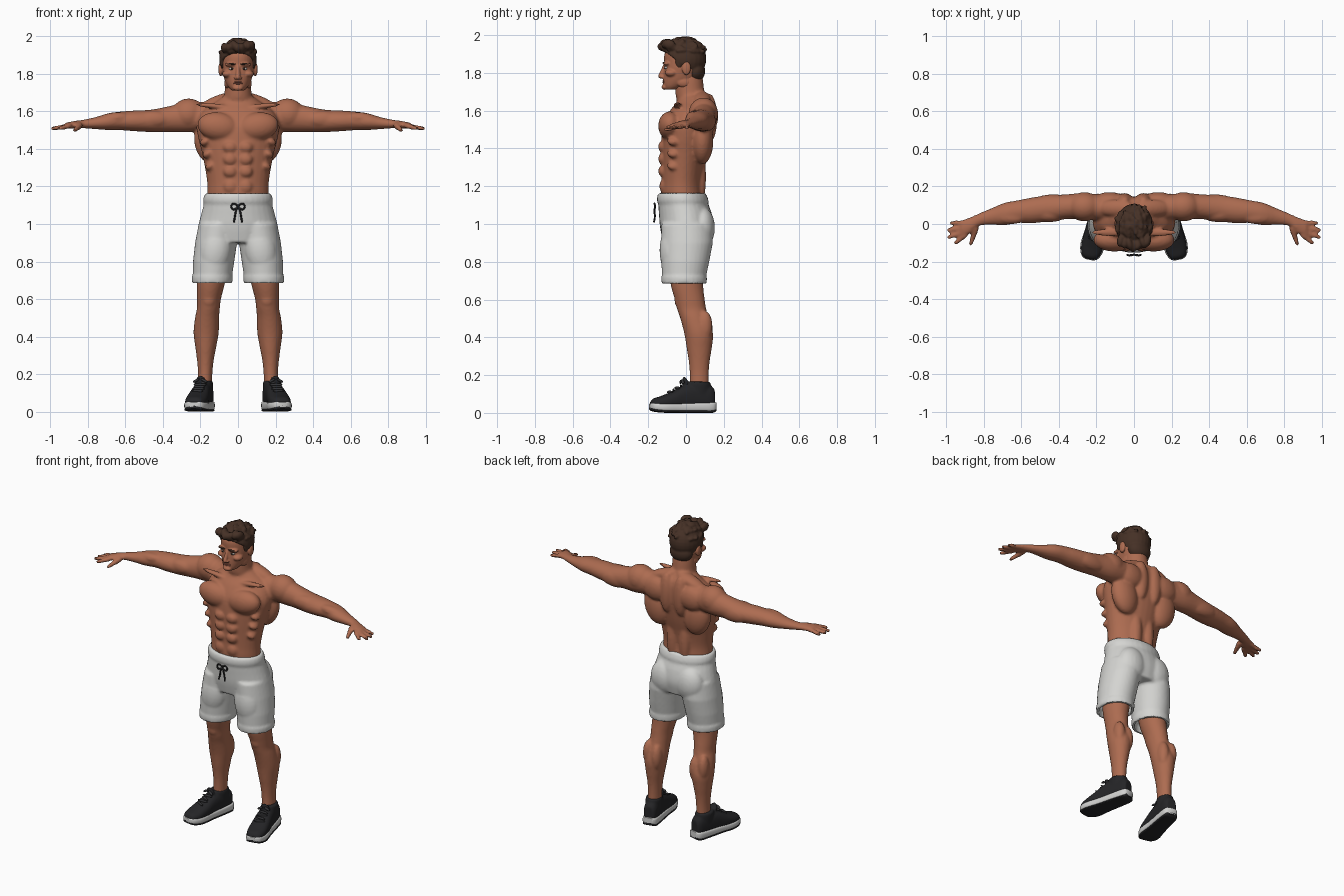
import bpy
import bmesh
import math
import random
from mathutils import Euler, Matrix, Vector

cube = bpy.data.objects.get("Cube")
if cube:
    bpy.data.objects.remove(cube, do_unlink=True)


def material(name, r, g, b):
    mat = bpy.data.materials.new(name)
    mat.use_nodes = True
    mat.diffuse_color = (r, g, b, 1)
    shader = mat.node_tree.nodes["Principled BSDF"]
    shader.inputs["Base Color"].default_value = (r, g, b, 1)
    shader.inputs["Roughness"].default_value = .8
    return mat


skin = material("skin", .42, .15, .082)
lip_colour = material("lip", .3, .1, .065)
hair_colour = material("dark brown hair", .06, .03, .019)
cloth = material("white cloth", .66, .66, .64)
black = material("black fabric", .018, .018, .02)
lace_colour = material("lace grey", .035, .035, .038)
sole_colour = material("white rubber", .64, .64, .63)
eye_colour = material("eye white", .55, .5, .46)
iris_colour = material("dark iris", .03, .018, .012)


def ball(bm, loc, radii, rot=(0, 0, 0)):
    """Ellipsoid, optionally turned."""
    matrix = Matrix.LocRotScale(Vector(loc), Euler(rot), Vector(radii))
    bmesh.ops.create_uvsphere(bm, u_segments=24, v_segments=16, radius=1, matrix=matrix)


def finger(bm, a, b, ra, rb):
    """Tapered bar with round ends."""
    a, b = Vector(a), Vector(b)
    turn = (b - a).to_track_quat("Z", "Y").to_matrix().to_4x4()
    bmesh.ops.create_cone(bm, cap_ends=True, segments=16, radius1=ra, radius2=rb,
                          depth=(b - a).length,
                          matrix=Matrix.Translation((a + b) / 2) @ turn)
    ball(bm, a, (ra, ra, ra))
    ball(bm, b, (rb, rb, rb))


def spline(a, b, c, d, t):
    return .5 * (2 * b + (c - a) * t + (2 * a - 5 * b + 4 * c - d) * t ** 2
                 + (3 * b - a - 3 * c + d) * t ** 3)


def loft(bm, axis, rows, steps=4, power=1, n=32):
    """Closed skin through oval rings; a row is position, two centres, two radii."""
    i, j = [k for k in range(3) if k != axis]
    last = len(rows) - 1
    fine = []
    for k in range(last):
        four = [rows[max(0, min(last, k + o))] for o in (-1, 0, 1, 2)]
        for s in range(steps):
            fine.append([spline(*vals, s / steps) for vals in zip(*four)])
    fine.append(rows[-1])
    rings = []
    for pos, ci, cj, ri, rj in fine:
        ring = []
        for k in range(n):
            co = [pos, pos, pos]
            for idx, mid, rad, v in ((i, ci, ri, math.cos(math.tau * k / n)),
                                     (j, cj, rj, math.sin(math.tau * k / n))):
                co[idx] = mid + rad * math.copysign(abs(v) ** power, v)
            ring.append(bm.verts.new(co))
        rings.append(ring)
    for low, high in zip(rings, rings[1:]):
        for k in range(n):
            m = (k + 1) % n
            bm.faces.new((low[k], low[m], high[m], high[k]))
    bm.faces.new(rings[0])
    bm.faces.new(rings[-1])


def front_back(rows):
    """Rows of height, half width, front and back become centred loft rows."""
    return [(z, 0, (f + b) / 2, w, (b - f) / 2) for z, w, f, b in rows]


def mirror(bm):
    copy = bmesh.ops.duplicate(bm, geom=bm.verts[:] + bm.edges[:] + bm.faces[:])["geom"]
    for item in copy:
        if isinstance(item, bmesh.types.BMVert):
            item.co.x *= -1


def bake(obj, mat):
    """Turn modifiers or curve bevels into a plain smooth mesh."""
    deps = bpy.context.evaluated_depsgraph_get()
    mesh = bpy.data.meshes.new_from_object(obj.evaluated_get(deps))
    name = obj.name
    bpy.data.objects.remove(obj, do_unlink=True)
    mesh.materials.clear()
    mesh.materials.append(mat)
    mesh.shade_smooth()
    mesh.set_sharp_from_angle(angle=math.radians(50))
    bpy.context.collection.objects.link(bpy.data.objects.new(name, mesh))


def finish(name, bm, mat, voxel=0, rounds=2):
    bmesh.ops.recalc_face_normals(bm, faces=bm.faces[:])
    mesh = bpy.data.meshes.new(name)
    bm.to_mesh(mesh)
    bm.free()
    obj = bpy.data.objects.new(name, mesh)
    bpy.context.collection.objects.link(obj)
    if voxel:
        fuse = obj.modifiers.new("fuse", "REMESH")
        fuse.mode = "VOXEL"
        fuse.voxel_size = voxel
        soften = obj.modifiers.new("soften", "SMOOTH")
        soften.factor = .5
        soften.iterations = rounds
    bake(obj, mat)


# Body: arms, legs and muscles of one side, mirrored, then the trunk
body = bmesh.new()
loft(body, 0, [(.16, .085, 1.575, .07, .075), (.27, .095, 1.57, .07, .08),
               (.36, .092, 1.56, .066, .07), (.46, .083, 1.55, .07, .06),
               (.55, .072, 1.55, .068, .055), (.62, .066, 1.55, .06, .05),
               (.69, .053, 1.546, .06, .045), (.76, .04, 1.538, .044, .032),
               (.83, .022, 1.533, .033, .022), (.87, -.005, 1.53, .042, .02),
               (.92, -.025, 1.524, .045, .015)])
for base, tip, reach in ((-.06, -.1, .95), (-.04, -.07, .987), (-.018, -.033, .988), (.006, .006, .975)):
    finger(body, (.9, base, 1.523), (reach, tip, 1.51), .014, .011)
finger(body, (.845, -.025, 1.525), (.87, -.105, 1.5), .018, .011)
loft(body, 2, [(.95, .11, 0, .09, .11), (.8, .13, 0, .085, .095), (.68, .145, .005, .074, .086),
               (.6, .155, .02, .064, .079), (.55, .158, .03, .061, .077), (.5, .165, .045, .064, .075),
               (.42, .17, .067, .067, .076), (.34, .172, .07, .055, .066), (.27, .174, .07, .044, .055),
               (.2, .175, .07, .038, .05), (.1, .178, .07, .038, .05)])
for loc, radii, turn in (
        ((.265, .092, 1.585), (.09, .078, .084), .15),      # shoulder cap
        ((.1, .085, 1.655), (.11, .045, .033), .35),        # neck slope
        ((.12, -.045, 1.628), (.11, .02, .014), -.1),       # collar bone
        ((.105, -.085, 1.52), (.112, .062, .075), -.15),    # chest
        ((.145, .085, 1.44), (.088, .06, .125), .2),        # side of back
        ((.13, .125, 1.565), (.09, .045, .075), 0),         # shoulder blade
        ((.05, .125, 1.56), (.045, .04, .13), 0),           # upper back
        ((.045, .07, 1.25), (.038, .036, .16), 0),          # lower back
        ((.45, .05, 1.558), (.09, .04, .046), 0),           # biceps
        ((.43, .118, 1.545), (.11, .04, .052), 0),          # triceps
        ((.66, .035, 1.565), (.085, .036, .03), .1),        # forearm
        ((.155, -.035, .595), (.034, .026, .04), 0),        # kneecap
        ((.14, .1, .44), (.035, .042, .085), 0),            # inner calf
        ((.2, .1, .46), (.033, .04, .08), 0),               # outer calf
        ((.04, -.105, 1.2), (.042, .036, .045), 0)):        # lower belly
    ball(body, loc, radii, (0, turn, 0))
for row in range(3):                                        # belly and rib muscles
    z = 1.28 + row * .065
    ball(body, (.042, -.122, z), (.036, .025, .031))
    ball(body, (.145 + row * .014, -.065, z + .03), (.032, .035, .022), (0, .5, 0))
mirror(body)
loft(body, 2, front_back([(1.05, .165, -.12, .1), (1.16, .163, -.132, .09), (1.22, .164, -.13, .088),
                          (1.3, .176, -.13, .1), (1.38, .192, -.132, .12), (1.46, .212, -.13, .135),
                          (1.53, .22, -.12, .145), (1.6, .19, -.085, .145), (1.645, .13, -.05, .135),
                          (1.68, .08, -.04, .11)]))
loft(body, 2, front_back([(1.62, .1, -.03, .13), (1.66, .082, -.05, .115), (1.7, .072, -.056, .098),
                          (1.76, .068, -.056, .09), (1.82, .06, -.05, .08)]))
finish("body", body, skin, .0088)

# Head with ears, brow, cheeks, jaw and nose
head = bmesh.new()
for loc, radii in (((.093, .002, 1.825), (.012, .024, .037)), ((.036, -.102, 1.85), (.034, .02, .011)),
                   ((.055, -.078, 1.8), (.029, .034, .02)), ((.055, -.01, 1.75), (.018, .04, .028)),
                   ((.012, -.127, 1.778), (.01, .01, .008))):
    ball(head, loc, radii)
mirror(head)
loft(head, 2, front_back([(1.712, .032, -.11, -.05), (1.73, .05, -.119, 0), (1.76, .068, -.121, .06),
                          (1.8, .08, -.119, .085), (1.84, .086, -.115, .095), (1.9, .084, -.114, .09),
                          (1.93, .07, -.09, .08), (1.955, .045, -.06, .05)]), power=.95)
finger(head, (0, -.113, 1.838), (0, -.135, 1.783), .009, .013)
ball(head, (0, -.112, 1.725), (.028, .018, .015))
finish("head", head, skin, .005)

# Facial features
for name, mat, loc, radii in (
        ("eyes", eye_colour, (.033, -.1, 1.828), (.015, .0145, .008)),
        ("irises", iris_colour, (.033, -.11, 1.828), (.0065, .0065, .0065)),
        ("eyebrows", hair_colour, (.036, -.115, 1.853), (.025, .009, .005))):
    bm = bmesh.new()
    ball(bm, loc, radii, (0, 0, .2))
    mirror(bm)
    finish(name, bm, mat)
lips = bmesh.new()
for z in (1.749, 1.756):
    ball(lips, (0, -.116, z), (.025, .009, .0045))
finish("lips", lips, lip_colour)

# Hair: a trimmed cap with nape, sideburns, swept fringe and loose tufts
random.seed(4)
hair = bmesh.new()
crown, size = Vector((0, -.008, 1.875)), Vector((.1, .116, .108))
ball(hair, crown, size)
bmesh.ops.bisect_plane(hair, geom=hair.verts[:] + hair.edges[:] + hair.faces[:],
                       plane_co=(0, -.12, 1.92), plane_no=(0, .16, .21), clear_inner=True)
bmesh.ops.holes_fill(hair, edges=[e for e in hair.edges if e.is_boundary])
ball(hair, (0, .048, 1.81), (.077, .054, .06))
for side in (-1, 1):
    ball(hair, (side * .083, -.035, 1.865), (.01, .022, .04))
for k in range(7):
    x = (k - 3) * .024
    ball(hair, (x, -.118 + abs(x) * .4, 1.945 + random.uniform(-.01, .01)), (.019, .034, .026),
         (random.uniform(-.4, .4), 0, random.uniform(-.6, .6)))
for k in range(70):
    angle, up = random.uniform(0, math.tau), random.uniform(.35, 1)
    flat = math.sqrt(1 - up * up)
    way = Vector((flat * math.cos(angle), flat * math.sin(angle), up))
    ball(hair, crown + way * size * .97, (.013, .026, .013),
         (random.uniform(-.4, .4), 0, random.uniform(-.7, .7)))
finish("hair", hair, hair_colour, .006, 1)

# Shorts: two hollow legs with hems, seat, hips and waistband
shorts = bmesh.new()
loft(shorts, 2, [(1, .1, .005, .11, .135), (.9, .117, .005, .112, .137), (.8, .13, -.004, .11, .127),
                 (.725, .136, -.01, .105, .117), (.72, .137, -.01, .11, .121), (.685, .138, -.01, .108, .12),
                 (.685, .138, -.01, .09, .102), (.75, .136, -.008, .088, .1)], steps=1)
ball(shorts, (.09, .085, .98), (.095, .068, .11))
ball(shorts, (.12, -.07, .86), (.085, .07, .14), (0, -.15, 0))
mirror(shorts)
loft(shorts, 2, front_back([(1.15, .176, -.145, .102), (1.1, .184, -.146, .12), (1.05, .197, -.143, .138),
                            (.98, .212, -.137, .147), (.9, .2, -.12, .13)]))
loft(shorts, 2, front_back([(1.112, .184, -.151, .12), (1.13, .186, -.154, .118), (1.155, .179, -.15, .108),
                            (1.163, .172, -.144, .102)]), steps=2)
finish("shorts", shorts, cloth, .0088)

# Drawstring bow: two loops and two tails
for name, end in (("left", 1), ("right", -1)):
    for part, points in (("loop", [(0, 1.095), (.02, 1.115), (.04, 1.095), (.025, 1.07), (0, 1.09)]),
                         ("tail", [(0, 1.095), (.012, 1.07), (.016, 1.04), (.022, 1.01)])):
        curve = bpy.data.curves.new(part, "CURVE")
        curve.dimensions = "3D"
        curve.bevel_depth = .005
        curve.bevel_resolution = 2
        curve.use_fill_caps = True
        line = curve.splines.new("NURBS")
        line.points.add(len(points) - 1)
        line.use_endpoint_u = True
        line.order_u = 3
        line.resolution_u = 6
        for k, (x, z) in enumerate(points):
            line.points[k].co = (x * end, -.162 - .008 * (k % 2), z, 1)
        string = bpy.data.objects.new(f"{name}_drawstring_{part}", curve)
        bpy.context.collection.objects.link(string)
        bake(string, black)

# Shoes: modelled straight, then turned outward and mirrored
stand = Matrix.Translation((.2, -.012, 0)) @ Matrix.Rotation(.21, 4, "Z")
upper, sole, tread, laces = (bmesh.new() for _ in range(4))
loft(upper, 1, [(y, 0, top / 2 + .008, w, top / 2 - .008) for y, w, top in (
    (-.18, .025, .055), (-.165, .044, .075), (-.12, .058, .09), (-.06, .058, .115), (-.01, .053, .142),
    (.04, .05, .155), (.09, .047, .15), (.14, .042, .148), (.165, .03, .125))], power=.8)
loft(upper, 2, [(.1, 0, .082, .048, .066), (.15, 0, .082, .049, .064), (.165, 0, .082, .044, .058)])
ball(upper, (0, .012, .155), (.03, .014, .038), (.35, 0, 0))
profile = [(-.183, 0, .036, .022, .013), (-.165, 0, .034, .048, .02), (-.11, 0, .03, .064, .023),
           (-.02, 0, .03, .056, .024), (.08, 0, .031, .052, .025), (.15, 0, .032, .046, .026),
           (.172, 0, .036, .03, .02)]
loft(sole, 1, profile, power=.5)
loft(tread, 1, [(y, x, z - rz + .001, w * .96, .007) for y, x, z, w, rz in profile], power=.5)
for k in range(5):
    ball(laces, (0, -.075 + k * .02, .11 + k * .011), (.034, .006, .008), (0, 0, .25 * (-1) ** k))
for side in (-1, 1):
    ball(laces, (side * .022, -.01, .165), (.02, .008, .007), (0, side * .5, 0))
for name, bm, mat, voxel in (("shoe_uppers", upper, black, .007), ("shoe_soles", sole, sole_colour, 0),
                             ("shoe_treads", tread, black, 0), ("shoe_laces", laces, lace_colour, 0)):
    bm.transform(stand)
    mirror(bm)
    finish(name, bm, mat, voxel)
